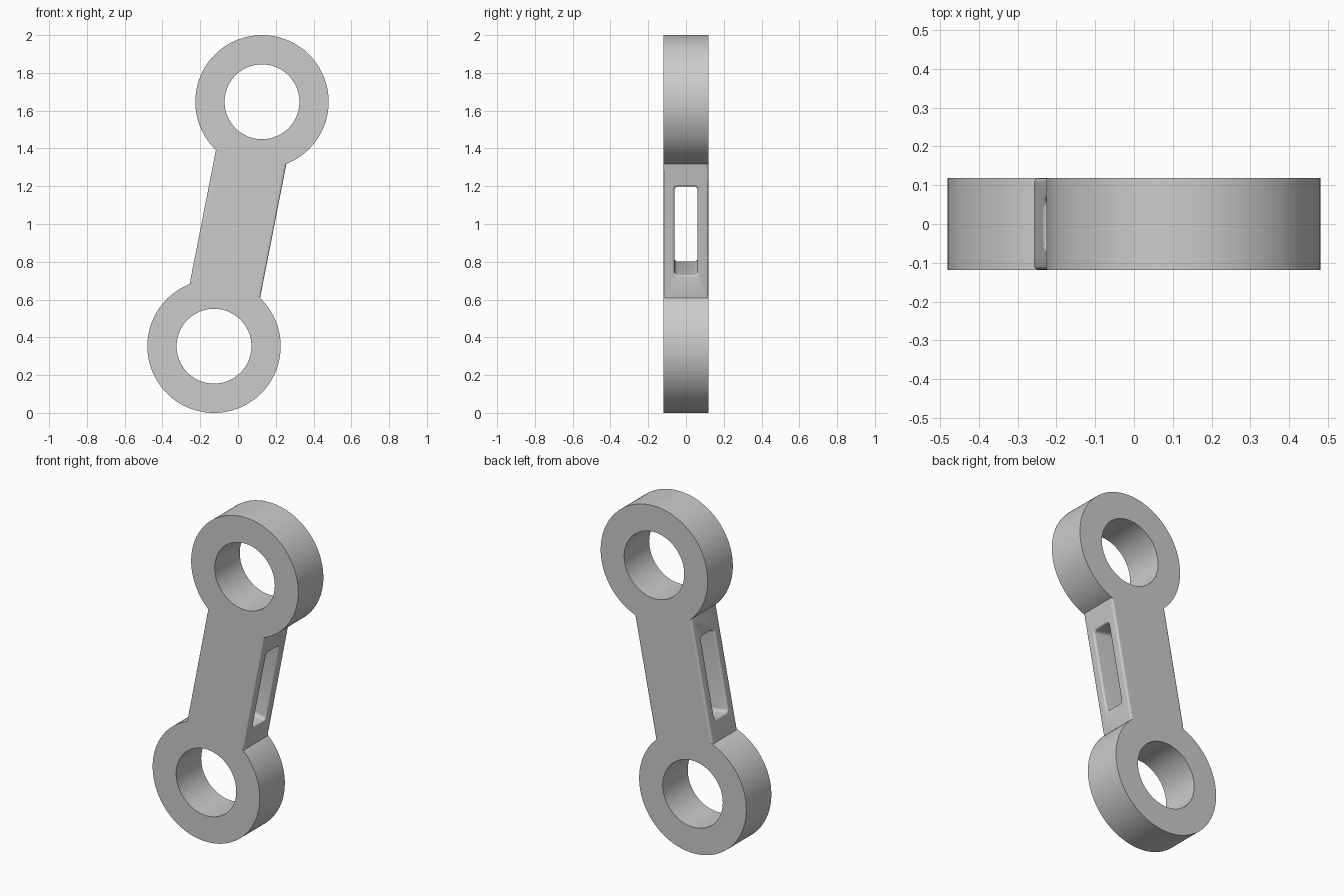
import bpy, bmesh
from math import sin, cos, pi, sqrt, atan2
from mathutils import Matrix, Vector

if "Cube" in bpy.data.objects:
    bpy.data.objects.remove(bpy.data.objects["Cube"])

CX, CZ = 0.127, 0.647          # ring centre offset from the middle of the link
R_OUT, R_IN, HALF_Y = 0.353, 0.198, 0.118
HALF_W, BAR_LEN = 0.19, 0.82
TILT = Matrix.Translation((0, 0, 1)) @ Matrix.Rotation(atan2(CX, CZ), 4, 'Y')


def finish(name, bm):
    bmesh.ops.recalc_face_normals(bm, faces=bm.faces)
    me = bpy.data.meshes.new(name)
    bm.to_mesh(me)
    bm.free()
    ob = bpy.data.objects.new(name, me)
    bpy.context.collection.objects.link(ob)
    return ob


def loft(bm, loops, cyclic=False):
    rows = [[bm.verts.new(p) for p in loop] for loop in loops]
    n = len(rows[0])
    pairs = list(zip(rows, rows[1:])) + ([(rows[-1], rows[0])] if cyclic else [])
    for a, b in pairs:
        for i in range(n):
            j = (i + 1) % n
            bm.faces.new((a[i], a[j], b[j], b[i]))
    if not cyclic:
        bm.faces.new(rows[0])
        bm.faces.new(rows[-1])


def ring(name, x, z, n=128):
    bm = bmesh.new()
    circle = lambda r, y: [(x + r * cos(2 * pi * i / n), y, z + r * sin(2 * pi * i / n)) for i in range(n)]
    loft(bm, [circle(R_OUT, -HALF_Y), circle(R_OUT, HALF_Y),
              circle(R_IN, HALF_Y), circle(R_IN, -HALF_Y)], cyclic=True)
    return finish(name, bm)


def apply_boolean(target, other, operation):
    mod = target.modifiers.new("join", 'BOOLEAN')
    mod.operation, mod.object, mod.solver = operation, other, 'EXACT'
    bpy.context.view_layer.objects.active = target
    bpy.ops.object.modifier_apply(modifier=mod.name)
    bpy.data.objects.remove(other)


# Tilted bar with softened long edges
bm = bmesh.new()
bmesh.ops.create_cube(bm, size=1, matrix=Matrix.Diagonal((2 * HALF_W, 2 * HALF_Y, BAR_LEN, 1)))
long_edges = [e for e in bm.edges if abs(e.verts[0].co.z - e.verts[1].co.z) > 0.1]
bmesh.ops.bevel(bm, geom=long_edges, offset=0.01, segments=4, profile=0.5, affect='EDGES')
bm.transform(TILT)
link = finish("connecting_link", bm)


# Rounded slot cutter, flared at both mouths to round the rim
def slot_loop(u, off, r=0.018, k=5):
    pts = []
    for q, (sy, sz) in enumerate(((1, 1), (-1, 1), (-1, -1), (1, -1))):
        for i in range(k):
            a = (q + i / (k - 1)) * pi / 2
            pts.append(Vector((u, sy * (0.061 - r) + (r + off) * cos(a),
                               sz * (0.238 - r) + (r + off) * sin(a))))
    return pts


RIM = 0.01
mouth = [(HALF_W + 0.02, RIM)]
for i in range(5):
    d = RIM * i / 4
    mouth.append((HALF_W - d, RIM - sqrt(RIM ** 2 - (RIM - d) ** 2)))
bm = bmesh.new()
loft(bm, [slot_loop(-u, o) for u, o in mouth] + [slot_loop(u, o) for u, o in reversed(mouth)])
bm.transform(TILT)
slot = finish("slot_cutter", bm)
slot.hide_render = True
apply_boolean(link, slot, 'DIFFERENCE')

# Bearing rings at both ends
for s, name in ((1, "upper_ring"), (-1, "lower_ring")):
    apply_boolean(link, ring(name, s * CX, 1 + s * CZ), 'UNION')

link.select_set(True)
bpy.context.view_layer.objects.active = link
bpy.ops.object.shade_smooth_by_angle(angle=0.6)
